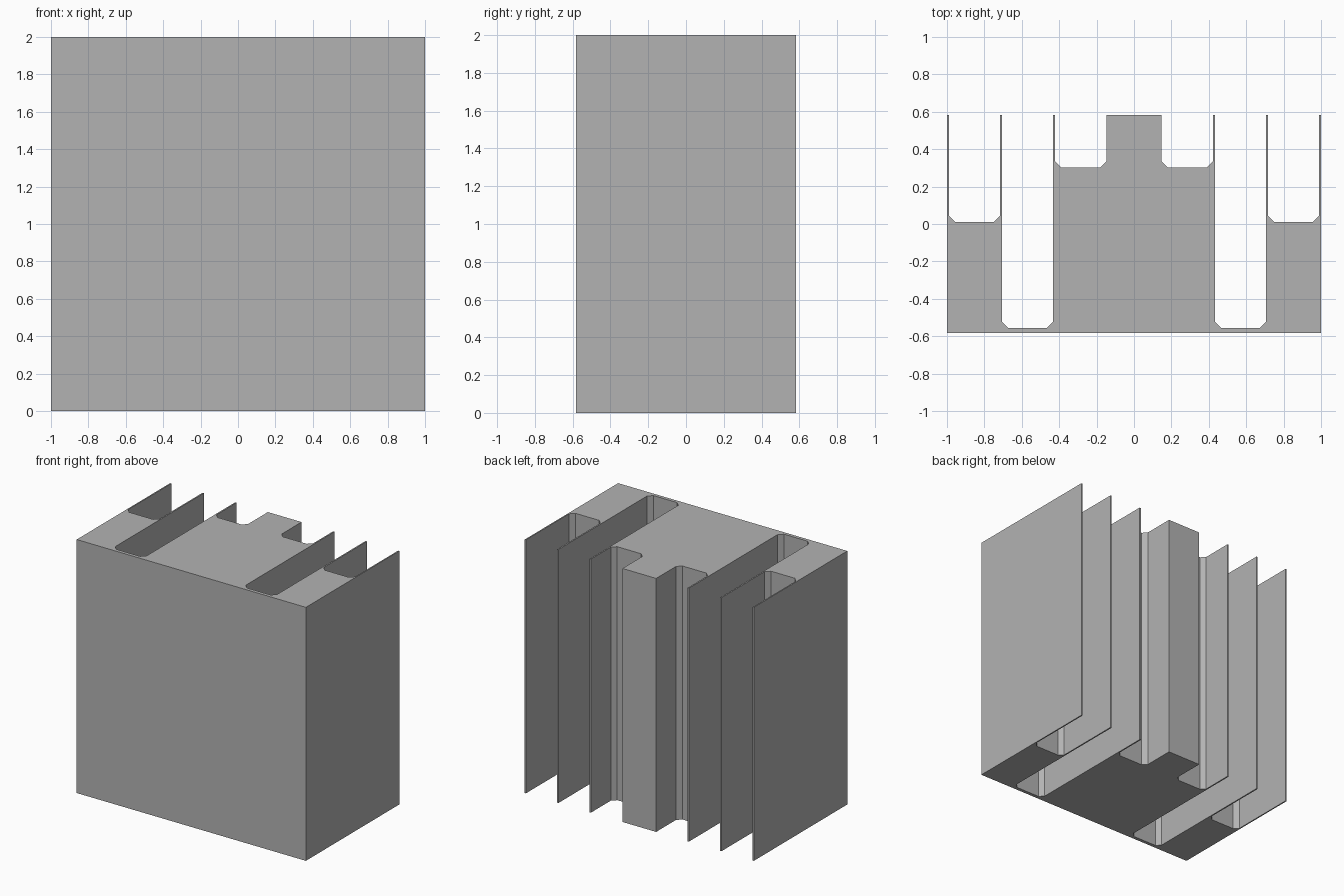
import bpy
import bmesh

DEPTH = 0.582    # half depth of the block
HEIGHT = 2.0
CHAMFER = 0.033  # bevel in the slot floor corners

cube = bpy.data.objects.get("Cube")
if cube:
    bpy.data.objects.remove(cube, do_unlink=True)

# Plain metal colour
metal = bpy.data.materials.new("plain_grey")
metal.use_nodes = True
grey = (0.45, 0.45, 0.45, 1)
metal.diffuse_color = grey
metal.node_tree.nodes["Principled BSDF"].inputs["Base Color"].default_value = grey


def slot(x0, x1, floor):
    """Outline of one slot open at the back, with chamfered floor corners."""
    return [(x0, DEPTH), (x0, floor + CHAMFER), (x0 + CHAMFER, floor),
            (x1 - CHAMFER, floor), (x1, floor + CHAMFER), (x1, DEPTH)]


# Slots from the central rib outwards: inner edge, outer edge, floor
half = []
for x0, x1, floor in ((0.147, 0.422, 0.302),
                      (0.433, 0.706, -0.555),
                      (0.717, 0.99, 0.011)):
    half += slot(x0, x1, floor)
half += [(1, DEPTH), (1, -DEPTH)]

# Mirror the half outline and extrude it to full height
outline = half + [(-x, y) for x, y in reversed(half)]
bm = bmesh.new()
base = bm.faces.new([bm.verts.new((x, y, 0)) for x, y in outline])
result = bmesh.ops.extrude_face_region(bm, geom=[base], use_keep_orig=True)
top = [v for v in result["geom"] if isinstance(v, bmesh.types.BMVert)]
bmesh.ops.translate(bm, verts=top, vec=(0, 0, HEIGHT))
bmesh.ops.recalc_face_normals(bm, faces=bm.faces)
bmesh.ops.triangulate(bm, faces=[f for f in bm.faces if len(f.verts) > 4])

mesh = bpy.data.meshes.new("finned_block")
bm.to_mesh(mesh)
bm.free()
mesh.materials.append(metal)
block = bpy.data.objects.new("finned_block", mesh)
bpy.context.collection.objects.link(block)
